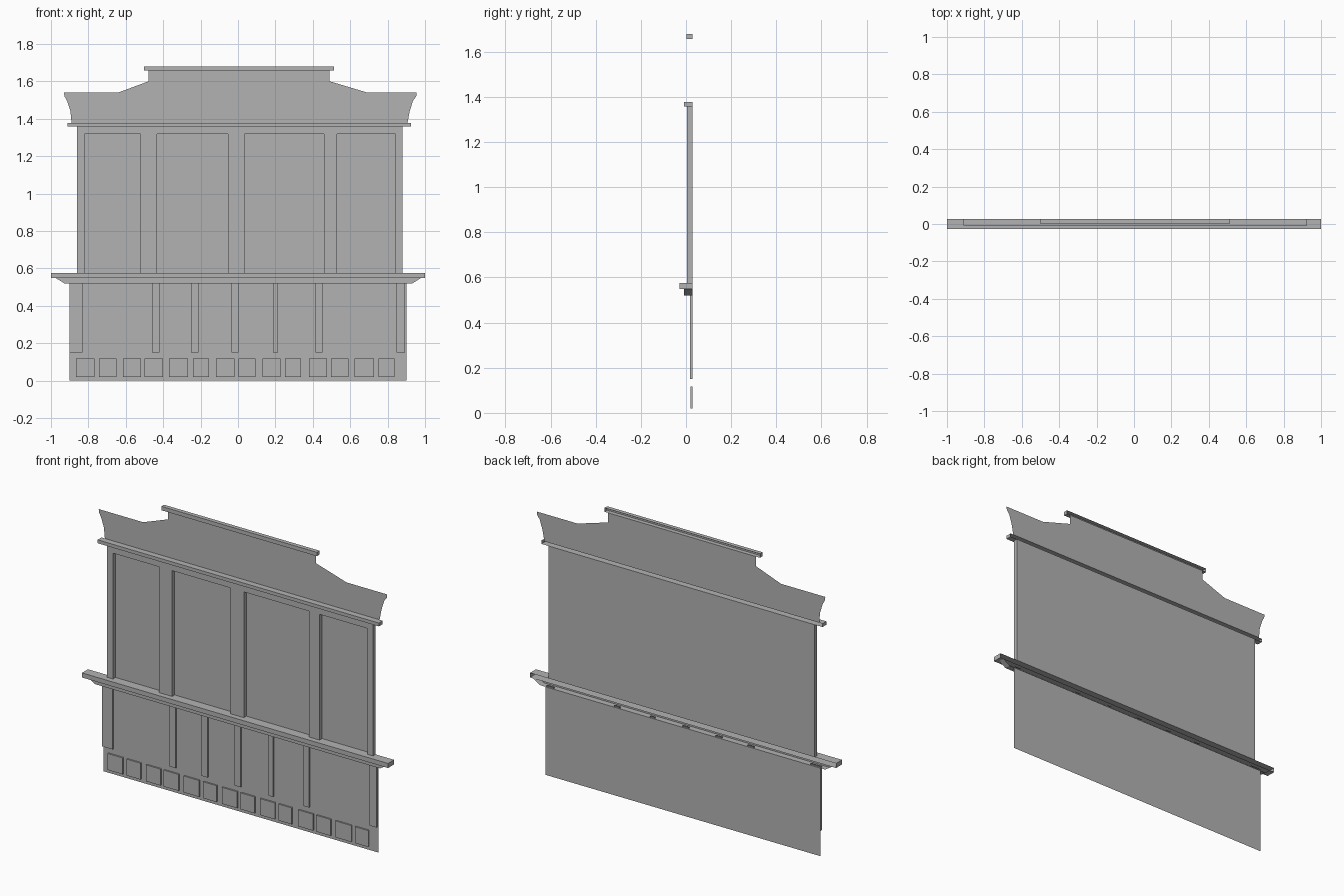
import bpy, bmesh

BACK = 0.028  # common plane of the wall sheets and the open backs of all trim

grey = bpy.data.materials.new("plain_grey")
grey.diffuse_color = (0.45, 0.45, 0.45, 1)


def finish(name, bm):
    mesh = bpy.data.meshes.new(name)
    bm.to_mesh(mesh)
    bm.free()
    mesh.materials.append(grey)
    obj = bpy.data.objects.new(name, mesh)
    bpy.context.collection.objects.link(obj)
    return obj


def sheet(name, points, y=BACK):
    """Thin single-sided wall from (x, z) outline, counter-clockwise seen from the front."""
    bm = bmesh.new()
    bm.faces.new([bm.verts.new((x, y, z)) for x, z in points])
    return finish(name, bm)


def trim(name, x0, x1, z0, z1, front, inset=0.0):
    """Open-backed box standing forward of the wall; inset tapers its underside."""
    bm = bmesh.new()
    bmesh.ops.create_cube(bm, size=1)
    bm.normal_update()
    bmesh.ops.delete(bm, geom=[f for f in bm.faces if f.normal.y > 0.5],
                     context='FACES_ONLY')
    for v in bm.verts:
        low = v.co.z < 0
        x = x0 if v.co.x < 0 else x1
        if low:
            x += inset if v.co.x < 0 else -inset
        v.co = (x, front if v.co.y < 0 else BACK, z0 if low else z1)
    return finish(name, bm)


# Wall sheets
sheet("lower_wall", [(-0.9, 0), (0.9, 0), (0.9, 0.52), (-0.9, 0.52)])
sheet("upper_wall", [(-0.86, 0.575), (0.88, 0.575), (0.88, 1.357), (-0.86, 1.357)])

# Crown: a low band and the shaped pediment above it
sheet("crown_band", [(-0.89, 1.377), (0.906, 1.377), (0.918, 1.44), (-0.896, 1.44)])
sheet("crown_pediment", [
    (-0.896, 1.44), (0.918, 1.44), (0.936, 1.497), (0.953, 1.52), (0.955, 1.54),
    (0.69, 1.54), (0.49, 1.6), (0.49, 1.657), (-0.478, 1.657), (-0.478, 1.6),
    (-0.64, 1.54), (-0.93, 1.54), (-0.928, 1.52), (-0.914, 1.495)])

# Horizontal mouldings
trim("top_cap", -0.503, 0.513, 1.657, 1.68, 0.003)
trim("cornice", -0.912, 0.926, 1.357, 1.377, -0.008)
trim("ledge", -1.0, 1.0, 0.548, 0.575, -0.028)
trim("ledge_moulding", -0.974, 0.978, 0.52, 0.548, -0.008, inset=0.045)

# Upper frame: top rail and posts between the recessed panels
trim("upper_rail", -0.86, 0.88, 1.318, 1.357, 0.004)
posts = [(-0.86, -0.82), (-0.52, -0.433), (-0.053, 0.035), (0.46, 0.53), (0.842, 0.88)]
for i, (a, b) in enumerate(posts):
    trim(f"upper_post_{i + 1}", a, b, 0.575, 1.318, 0.004)

# Lower pilasters
pilasters = [(-0.9, -0.832), (-0.46, -0.42), (-0.25, -0.212), (-0.035, 0.003),
             (0.187, 0.215), (0.414, 0.452), (0.848, 0.893)]
for i, (a, b) in enumerate(pilasters):
    trim(f"lower_pilaster_{i + 1}", a, b, 0.15, 0.53, 0.018)

# Row of small raised blocks along the base
blocks = [(-0.866, -0.767), (-0.743, -0.65), (-0.615, -0.519), (-0.5, -0.401),
          (-0.369, -0.267), (-0.241, -0.155), (-0.118, -0.019), (0.003, 0.094),
          (0.131, 0.227), (0.251, 0.337), (0.38, 0.476), (0.497, 0.591),
          (0.623, 0.727), (0.751, 0.838)]
for i, (a, b) in enumerate(blocks):
    trim(f"base_block_{i + 1}", a, b, 0.02, 0.117, 0.019)
